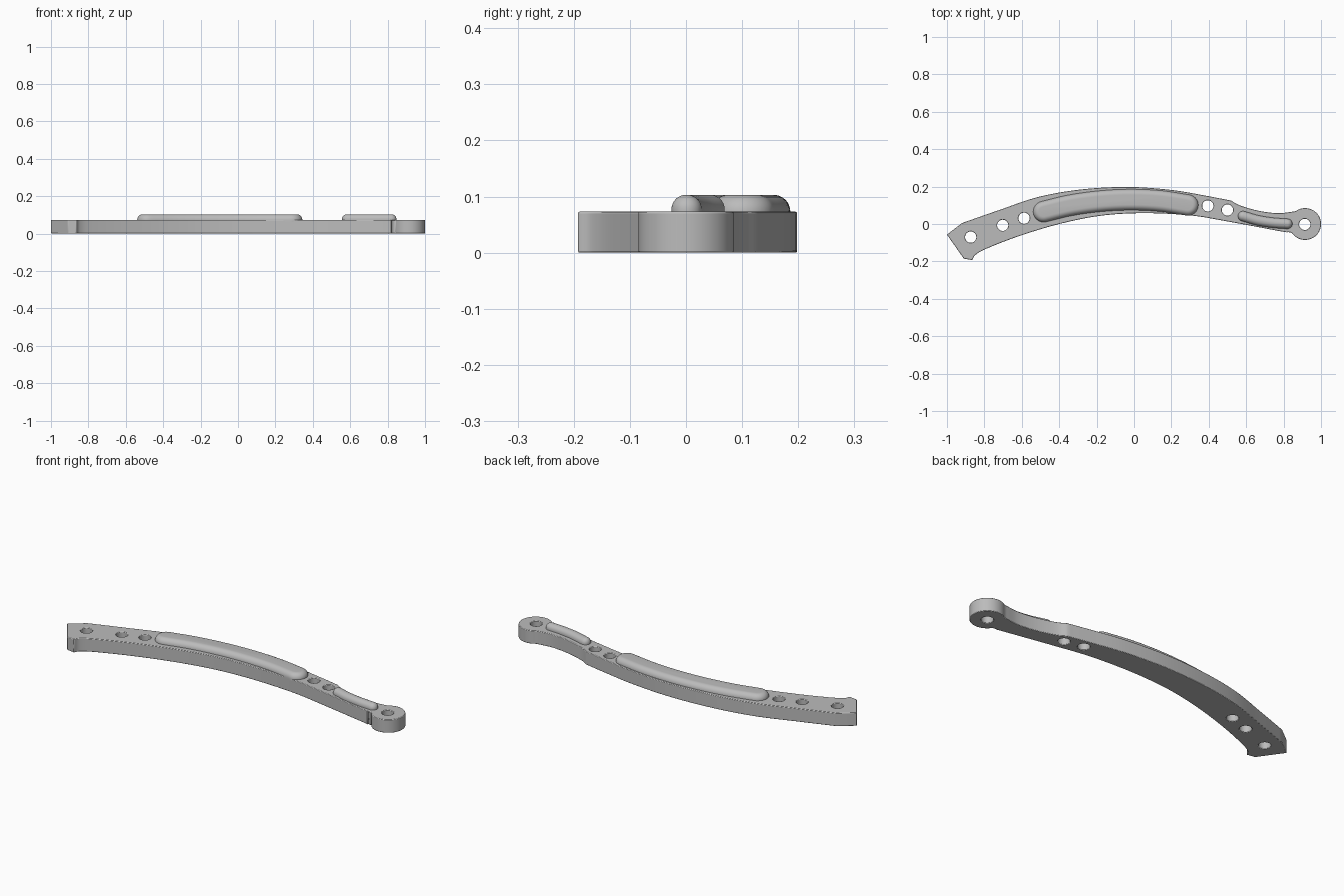
import bpy, bmesh
from math import sin, cos, pi, atan2
from mathutils import Vector

if "Cube" in bpy.data.objects:
    bpy.data.objects.remove(bpy.data.objects["Cube"], do_unlink=True)

PLATE_TOP, RIB_TOP = 0.073, 0.103
HOLE_RADIUS = 0.03

grey = bpy.data.materials.new("satin grey")
grey.use_nodes = True
grey.diffuse_color = (0.5, 0.5, 0.5, 1)
grey.node_tree.nodes["Principled BSDF"].inputs["Base Color"].default_value = (0.5, 0.5, 0.5, 1)


def smooth_path(points, steps=8):
    """Catmull-Rom curve through the points."""
    p = [Vector(q) for q in points]
    p = [2 * p[0] - p[1]] + p + [2 * p[-1] - p[-2]]
    out = []
    for a, b, c, d in zip(p, p[1:], p[2:], p[3:]):
        for i in range(steps):
            t = i / steps
            out.append(0.5 * (2 * b + (c - a) * t + (2 * a - 5 * b + 4 * c - d) * t ** 2
                              + (3 * b - a - 3 * c + d) * t ** 3))
    return out + [p[-2]]


def arc(centre, radius, start, end, n):
    return [Vector(centre) + radius * Vector((cos(start + (end - start) * i / n),
                                              sin(start + (end - start) * i / n)))
            for i in range(n + 1)]


def finish(name, bm, angle=0.6):
    bmesh.ops.recalc_face_normals(bm, faces=bm.faces)
    mesh = bpy.data.meshes.new(name)
    bm.to_mesh(mesh)
    bm.free()
    mesh.materials.append(grey)
    ob = bpy.data.objects.new(name, mesh)
    bpy.context.collection.objects.link(ob)
    bpy.ops.object.select_all(action='DESELECT')
    ob.select_set(True)
    bpy.context.view_layer.objects.active = ob
    bpy.ops.object.shade_smooth_by_angle(angle=angle)
    return ob


def make_plate(outline, holes):
    bm = bmesh.new()
    loops = [outline] + [arc(h, HOLE_RADIUS, 0, 2 * pi, 32)[:-1] for h in holes]
    edges = []
    for loop in loops:
        vs = [bm.verts.new((v.x, v.y, 0)) for v in loop]
        edges += [bm.edges.new((a, b)) for a, b in zip(vs, vs[1:] + vs[:1])]
    bmesh.ops.triangle_fill(bm, edges=edges, use_beauty=True, normal=(0, 0, 1))
    new = bmesh.ops.extrude_face_region(bm, geom=bm.faces[:], use_keep_orig=True)["geom"]
    bmesh.ops.translate(bm, vec=(0, 0, PLATE_TOP),
                        verts=[g for g in new if isinstance(g, bmesh.types.BMVert)])
    ob = finish("curved_plate", bm)
    bevel = ob.modifiers.new("soft_edges", 'BEVEL')
    bevel.width, bevel.segments = 0.003, 2
    bevel.limit_method, bevel.angle_limit = 'ANGLE', 0.7
    bevel.use_clamp_overlap = False


def capsule(path, r):
    """Outline of a round-ended strip along the path."""
    n = len(path)
    tangents = [(path[min(i + 1, n - 1)] - path[max(i - 1, 0)]).normalized() for i in range(n)]
    left = [p + r * Vector((-t.y, t.x)) for p, t in zip(path, tangents)]
    right = [p - r * Vector((-t.y, t.x)) for p, t in zip(path, tangents)]
    a0 = atan2(tangents[0].y, tangents[0].x)
    a1 = atan2(tangents[-1].y, tangents[-1].x)
    tip = arc(path[-1], r, a1 - pi / 2, a1 + pi / 2, 14)[1:-1]
    tail = arc(path[0], r, a0 + pi / 2, a0 + 3 * pi / 2, 14)[1:-1]
    return right + tip + left[::-1] + tail


def make_rib(name, points, radius, fillet):
    path = smooth_path(points)
    levels = [(radius, PLATE_TOP - 0.01)]
    for i in range(9):
        a = i / 8 * pi / 2
        levels.append((radius - fillet * (1 - cos(a)), RIB_TOP - fillet * (1 - sin(a))))
    bm = bmesh.new()
    rings = [[bm.verts.new((v.x, v.y, z)) for v in capsule(path, r)] for r, z in levels]
    for low, high in zip(rings, rings[1:]):
        for i in range(len(low)):
            bm.faces.new((low[i - 1], low[i], high[i], high[i - 1]))
    bm.faces.new(rings[0][::-1])
    bm.faces.new(rings[-1])
    finish(name, bm, 0.9)


# Plate: arched back edge, round eye on the left, arched front edge, angled right end
back = smooth_path([(-0.92, 0.005), (-0.72, 0.075), (-0.51, 0.145), (-0.28, 0.185),
                    (-0.03, 0.198), (0.2, 0.182), (0.38, 0.152), (0.52, 0.125)])
neck = smooth_path([(0.52, 0.125), (0.57, 0.098), (0.67, 0.07), (0.77, 0.058), (0.85, 0.066)])
eye = arc((0.915, 0), 0.085, 2.2, -2.57, 48)
front = smooth_path([(0.82, -0.043), (0.79, -0.04), (0.51, 0.012), (0.3, 0.046), (0.05, 0.058),
                     (-0.18, 0.044), (-0.4, 0.0), (-0.61, -0.063), (-0.78, -0.128),
                     (-0.845, -0.163), (-0.865, -0.193)])
right_end = [Vector((-0.91, -0.185)), Vector((-1.0, -0.057))]
make_plate(back + neck[1:] + eye + front + right_end,
           [(-0.873, -0.07), (-0.702, -0.007), (-0.588, 0.031),
            (0.395, 0.097), (0.5, 0.075), (0.913, -0.002)])

# Raised ribs on the top face
make_rib("long_rib", [(-0.483, 0.066), (-0.34, 0.1), (-0.18, 0.122), (-0.02, 0.13),
                      (0.14, 0.123), (0.288, 0.101)], 0.056, 0.03)
make_rib("short_rib", [(0.583, 0.042), (0.66, 0.02), (0.74, 0.007), (0.82, 0.001)], 0.027, 0.026)
